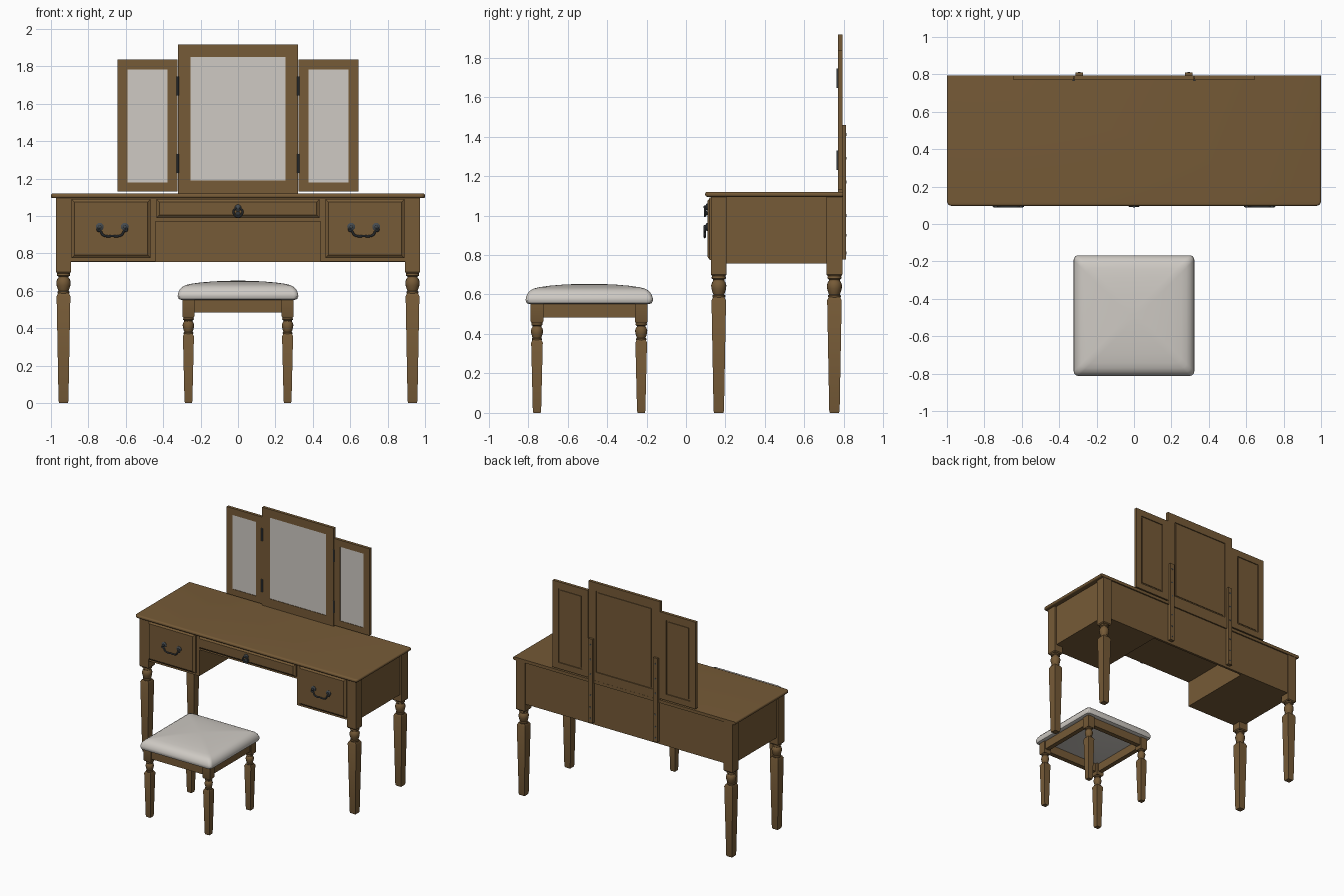
import bpy, bmesh, math
from mathutils import Matrix, Vector

if "Cube" in bpy.data.objects:
    bpy.data.objects.remove(bpy.data.objects["Cube"])


def material(name, rgb):
    m = bpy.data.materials.new(name)
    m.diffuse_color = (*rgb, 1)
    m.use_nodes = True
    m.node_tree.nodes["Principled BSDF"].inputs["Base Color"].default_value = m.diffuse_color
    return m


WOOD = material("brown wood", (0.18, 0.103, 0.038))
PALE = material("pale grey", (0.62, 0.59, 0.55))
METAL = material("dark metal", (0.06, 0.07, 0.078))


def finish(name, bm, mat):
    bmesh.ops.recalc_face_normals(bm, faces=bm.faces[:])
    me = bpy.data.meshes.new(name)
    bm.to_mesh(me)
    bm.free()
    me.materials.append(mat)
    ob = bpy.data.objects.new(name, me)
    bpy.context.collection.objects.link(ob)
    return ob


def add_box(bm, x0, x1, y0, y1, z0, z1):
    mat = Matrix.Translation(((x0 + x1) / 2, (y0 + y1) / 2, (z0 + z1) / 2)) @ \
        Matrix.Diagonal((abs(x1 - x0), y1 - y0, z1 - z0, 1))
    bmesh.ops.create_cube(bm, size=1, matrix=mat)


def box(name, dims, mat=WOOD):
    bm = bmesh.new()
    add_box(bm, *dims)
    return finish(name, bm, mat)


def add_rings(bm, rings):
    """Skin a stack of equal-length loops and cap both ends."""
    loops = [[bm.verts.new(p) for p in r] for r in rings]
    n = len(loops[0])
    for a, b in zip(loops, loops[1:]):
        for i in range(n):
            bm.faces.new((a[i], a[(i + 1) % n], b[(i + 1) % n], b[i]))
    bm.faces.new(loops[0][::-1])
    bm.faces.new(loops[-1])


def circle(r, z, n=16):
    return [Vector((r * math.cos(2 * math.pi * i / n), r * math.sin(2 * math.pi * i / n), z)) for i in range(n)]


def square(w, z):
    h = w / 2
    return [Vector((x, y, z)) for x, y in ((-h, -h), (h, -h), (h, h), (-h, h))]


def knob(name, profile, loc):
    """Turned metal part whose axis points to the front."""
    bm = bmesh.new()
    add_rings(bm, [[Vector((v.x, -v.z, v.y)) + Vector(loc) for v in circle(r, z)] for r, z in profile])
    return finish(name, bm, METAL)


def tube(name, pts, radius, cyclic=False):
    cu = bpy.data.curves.new(name, 'CURVE')
    cu.dimensions = '3D'
    cu.bevel_depth, cu.bevel_resolution, cu.resolution_u = radius, 2, 6
    cu.use_fill_caps = True
    sp = cu.splines.new('BEZIER')
    sp.bezier_points.add(len(pts) - 1)
    for bp, p in zip(sp.bezier_points, pts):
        bp.co = p
        bp.handle_left_type = bp.handle_right_type = 'AUTO'
    sp.use_cyclic_u = cyclic
    tmp = bpy.data.objects.new(name + "_path", cu)
    bpy.context.collection.objects.link(tmp)
    me = bpy.data.meshes.new_from_object(tmp.evaluated_get(bpy.context.evaluated_depsgraph_get()))
    bpy.data.objects.remove(tmp)
    me.materials.clear()
    me.materials.append(METAL)
    bpy.context.collection.objects.link(bpy.data.objects.new(name, me))


# Turned leg: square block, round turning, tapering square foot
TURNING = [(.030, .005), (.036, -.005), (.036, -.012), (.028, -.017), (.028, -.024), (.034, -.032),
           (.0385, -.047), (.037, -.064), (.031, -.084), (.027, -.094), (.033, -.098), (.033, -.104), (.028, -.112)]


def leg(name, x, y, top, neck, s):
    bm = bmesh.new()
    w = 0.08 * s
    add_rings(bm, [square(w * .85, neck), square(w, neck + .008), square(w, top)])
    add_rings(bm, [circle(r * s, neck + z * s) for r, z in TURNING])
    t = neck - .105 * s
    add_rings(bm, [square(w * .7, t), square(w * .92, t - .018 * s), square(w * .66, .012), square(w * .58, 0)])
    bmesh.ops.translate(bm, verts=bm.verts[:], vec=(x, y, 0))
    finish(name, bm, WOOD)


for sx, side in ((-1, "left"), (1, "right")):
    leg(f"{side}_front_table_leg", sx * .933, .166, 1.097, .693, 1)
    leg(f"{side}_back_table_leg", sx * .933, .752, 1.097, .693, 1)
    leg(f"{side}_front_stool_leg", sx * .265, -.755, .556, .455, .8)
    leg(f"{side}_back_stool_leg", sx * .265, -.227, .556, .455, .8)

# Table top with rounded front corners and softened edge
bm = bmesh.new()
add_box(bm, -1, 1, .097, .795, 1.095, 1.12)
bm.edges.ensure_lookup_table()
front = [e for e in bm.edges if all(v.co.y < .1 for v in e.verts) and abs(e.verts[0].co.x - e.verts[1].co.x) < .01]
bmesh.ops.bevel(bm, geom=front, offset=.025, segments=4, profile=.5, affect='EDGES')
rim = [e for e in bm.edges if abs(e.verts[0].co.z - e.verts[1].co.z) < .001 and min(v.co.y for v in e.verts) < .79]
bmesh.ops.bevel(bm, geom=rim, offset=.01, segments=3, profile=.5, affect='EDGES')
finish("table_top", bm, WOOD)

# Table case
box("back_panel", (-.91, .91, .765, .784, .755, 1.096))
box("centre_drawer_box", (-.445, .445, .131, .77, .97, 1.096))
for sx, side in ((-1, "left"), (1, "right")):
    box(f"{side}_drawer_box", (sx * .44, sx * .957, .131, .77, .756, 1.096))


# Drawer fronts with a stepped, sloping border
def drawer_front(name, x0, x1, z0, z1):
    bm = bmesh.new()

    def ring(i, y):
        return [Vector(p) for p in ((x0 + i, y, z0 + i), (x1 - i, y, z0 + i), (x1 - i, y, z1 - i), (x0 + i, y, z1 - i))]
    add_rings(bm, [ring(0, .14), ring(0, .12), ring(.006, .117), ring(.016, .108)])
    finish(name, bm, WOOD)


drawer_front("centre_drawer_front", -.437, .437, .988, 1.09)
ROSETTE = [(.021, 0), (.021, .004), (.015, .008), (.009, .01), (.009, .018), (.004, .02)]
for sx, side in ((-1, "left"), (1, "right")):
    drawer_front(f"{side}_drawer_front", *sorted((sx * .467, sx * .89)), .775, 1.09)
    cx = sx * .672
    for k, end in ((-1, "outer"), (1, "inner")):
        knob(f"{side}_{end}_handle_rosette", ROSETTE, (cx + k * .067, .109, .942))
    # Swan-neck bail handle
    half = [(.067, .94), (.078, .925), (.062, .918), (.052, .9), (.025, .891)]
    path = half + [(0, .893)] + [(-a, b) for a, b in half[::-1]]
    tube(f"{side}_drawer_handle", [(cx + a, .095, b) for a, b in path], .006)

# Centre drawer drop pull
knob("centre_pull_rosette", [(r * .85, z) for r, z in ROSETTE], (0, .109, 1.043))
tube("centre_pull_ring", [(.024 * math.sin(a), .096, 1.02 + .024 * math.cos(a))
                          for a in [i * math.pi / 4 for i in range(8)]], .005, True)
knob("centre_pull_drop", [(.006, -.006), (.013, 0), (.013, .008), (.006, .013)], (0, .104, 1.012))


# Framed mirrors: stiles, rails, glass and recessed back board
def mirror(name, x0, x1, z0, z1, a0, a1, b0, b1):
    y0, y1 = .77, .794
    bm = bmesh.new()
    for d in ((x0, a0, z0, z1), (a1, x1, z0, z1), (a0, a1, z0, b0), (a0, a1, b1, z1)):
        add_box(bm, d[0], d[1], y0, y1, d[2], d[3])
    finish(name + "_frame", bm, WOOD)
    box(name + "_glass", (a0, a1, .774, .779, b0, b1), PALE)
    box(name + "_back_board", (a0, a1, .779, .786, b0, b1))
    g = .012
    box(name + "_back_field", (a0 + g, a1 - g, .785, .791, b0 + g, b1 - g))


mirror("centre_mirror", -.322, .322, 1.12, 1.917, -.253, .253, 1.19, 1.85)
mirror("left_mirror", -.643, -.324, 1.13, 1.836, -.59, -.378, 1.18, 1.782)
mirror("right_mirror", .324, .643, 1.13, 1.836, .378, .59, 1.18, 1.782)

for sx, side in ((-1, "left"), (1, "right")):
    # Support posts with screw heads, and hinges
    box(f"{side}_mirror_post", (sx * .273, sx * .312, .784, .811, .776, 1.458))
    bm = bmesh.new()
    for z in (.81, .9, 1.0, 1.17, 1.29, 1.41):
        add_rings(bm, [[Vector((v.x + sx * .2925, v.z, v.y + z)) for v in circle(.007, y, 8)] for y in (.81, .813)])
    finish(f"{side}_post_screws", bm, METAL)
    bm = bmesh.new()
    for z in (1.23, 1.645):
        add_rings(bm, [[v + Vector((sx * .323, .77, 0)) for v in circle(.007, h, 10)] for h in (z, z + .1)])
    finish(f"{side}_hinges", bm, METAL)

# Stool rails
for sx, side in ((-1, "left"), (1, "right")):
    box(f"{side}_stool_rail", (sx * .25, sx * .288, -.75, -.23, .483, .556))
for y, side in ((-.778, "front"), (-.242, "back")):
    box(f"{side}_stool_rail", (-.25, .25, y, y + .038, .483, .556))

# Stool cushion: domed stack of rounded squares
bm = bmesh.new()
rings = []
for inset, z in ((.02, .551), (.006, .556), (0, .57), (.001, .583), (.008, .602), (.022, .619), (.042, .63),
                 (.07, .637), (.12, .644), (.19, .65), (.26, .653), (.30, .654)):
    h = .3225 - inset
    r = min(.025, h * .6)
    ring = []
    for q in range(4):
        cx, cy = ((1, 1), (-1, 1), (-1, -1), (1, -1))[q]
        for i in range(5):
            a = math.pi / 2 * (q + i / 4)
            ring.append(Vector((cx * (h - r) + r * math.cos(a), cy * (h - r) + r * math.sin(a) - .49, z)))
    rings.append(ring)
add_rings(bm, rings)
finish("stool_cushion", bm, PALE)

# Smooth shading on rounded parts, sharp edges kept
for ob in bpy.context.scene.objects:
    ob.select_set(True)
    bpy.context.view_layer.objects.active = ob
bpy.ops.object.shade_smooth_by_angle(angle=math.radians(35))
